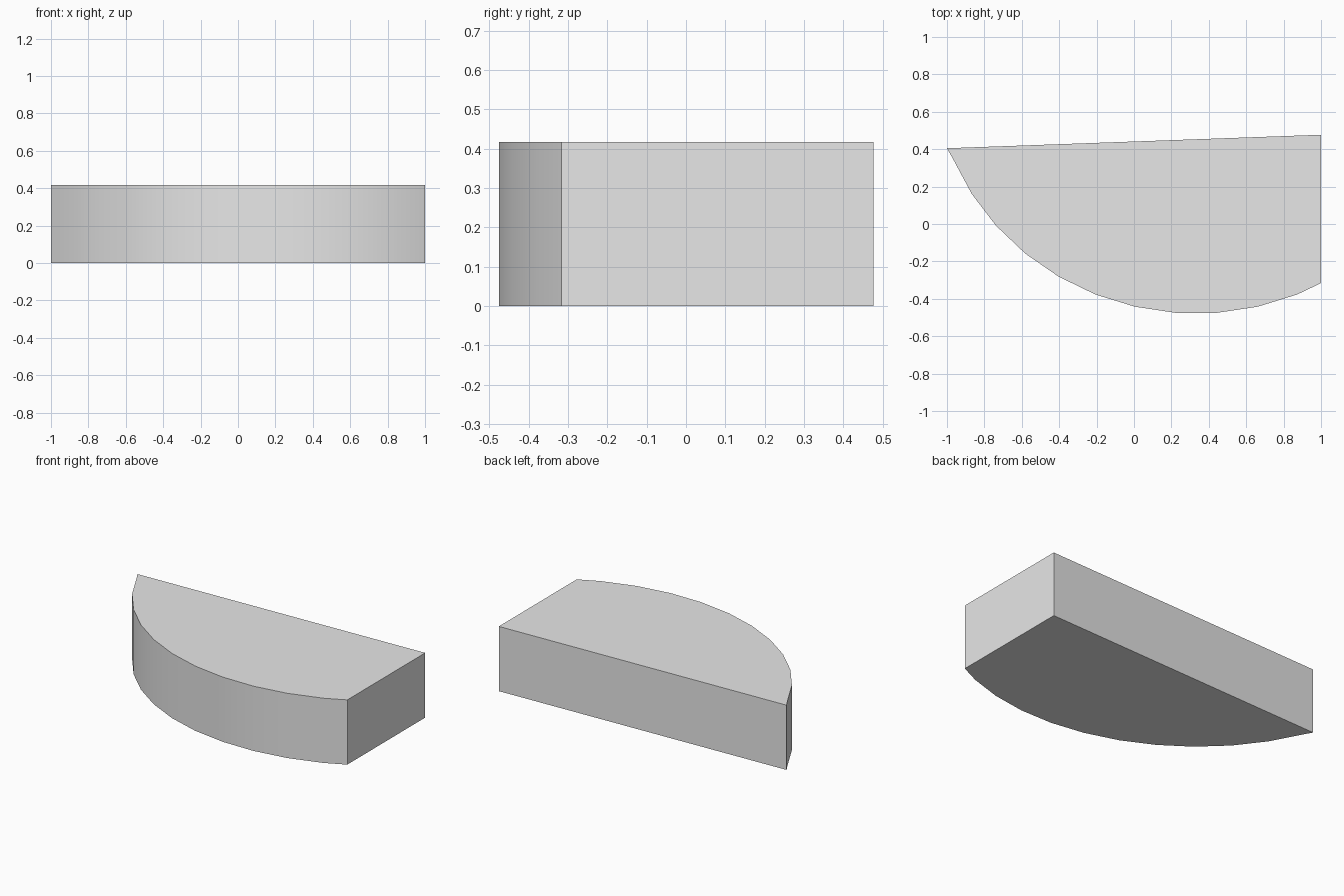
import bpy
import bmesh
from math import sin, cos, radians

cube = bpy.data.objects.get("Cube")
if cube:
    bpy.data.objects.remove(cube, do_unlink=True)

HEIGHT = 0.417
CENTRE_X, CENTRE_Y = 0.333, 0.861
RADIUS_X, RADIUS_Y = 1.408, 1.34

# Plain grey material
grey = bpy.data.materials.new("light grey")
grey.use_nodes = True
colour = (0.8, 0.8, 0.8, 1)
grey.diffuse_color = colour
grey.node_tree.nodes["Principled BSDF"].inputs["Base Color"].default_value = colour


def arc_point(degrees):
    a = radians(degrees)
    return (CENTRE_X + RADIUS_X * sin(a), CENTRE_Y - RADIUS_Y * cos(a))


# Outline: slanted back edge, curved front, straight cut on the left side
outline = [(-1, 0.405)]
outline += [arc_point(-67.5 + 9 * i) for i in range(11)]
outline += [(1, -0.316), (1, 0.477)]

# Extrude the outline into a slab
bm = bmesh.new()
base = bm.faces.new([bm.verts.new((x, y, 0)) for x, y in outline])
top = bmesh.ops.extrude_face_region(bm, geom=[base], use_keep_orig=True)
bmesh.ops.translate(bm, vec=(0, 0, HEIGHT),
                    verts=[v for v in top["geom"] if isinstance(v, bmesh.types.BMVert)])
bmesh.ops.recalc_face_normals(bm, faces=bm.faces)
mesh = bpy.data.meshes.new("curved_slab")
bm.to_mesh(mesh)
bm.free()
mesh.materials.append(grey)

slab = bpy.data.objects.new("curved_slab", mesh)
bpy.context.collection.objects.link(slab)

# Smooth the curved wall, keep the corners sharp
bpy.ops.object.select_all(action="DESELECT")
slab.select_set(True)
bpy.context.view_layer.objects.active = slab
bpy.ops.object.shade_smooth_by_angle(angle=radians(30))
